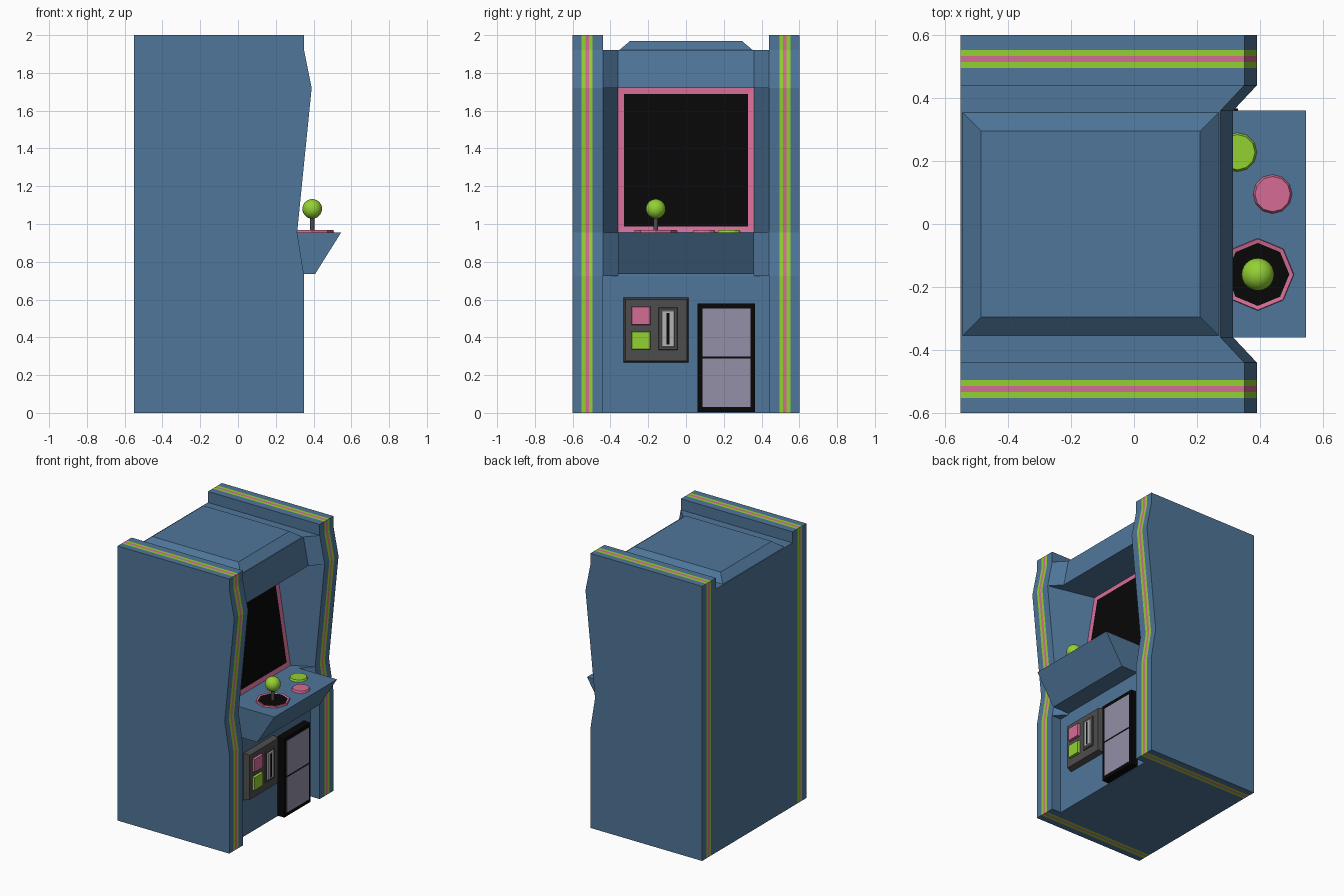
import bpy, bmesh
from math import pi
from mathutils import Matrix, Vector

if "Cube" in bpy.data.objects:
    bpy.data.objects.remove(bpy.data.objects["Cube"])


def material(name, rgb):
    m = bpy.data.materials.new(name)
    m.diffuse_color = [(c / 255) ** 2.2 for c in rgb] + [1]
    m.use_nodes = True
    m.node_tree.nodes["Principled BSDF"].inputs["Base Color"].default_value = m.diffuse_color
    return m


BLUE = material("cabinet_blue", (80, 117, 152))
GREEN = material("lime", (146, 208, 54))
PINK = material("pink", (212, 108, 148))
BLACK = material("black", (16, 16, 16))
LILAC = material("door_panel", (146, 142, 166))
DARK = material("dark_grey", (78, 78, 78))
LIGHT = material("metal", (178, 178, 178))


def finish(bm, name, mats):
    bmesh.ops.recalc_face_normals(bm, faces=bm.faces)
    me = bpy.data.meshes.new(name)
    bm.to_mesh(me)
    bm.free()
    for m in mats:
        me.materials.append(m)
    ob = bpy.data.objects.new(name, me)
    bpy.context.collection.objects.link(ob)
    return ob


def loft(sections, layer_mats=None):
    """Join (y, xz profile) sections along y and cap both ends."""
    bm = bmesh.new()
    rings = [[bm.verts.new((x, y, z)) for x, z in prof] for y, prof in sections]
    n = len(rings[0])
    for k, (a, b) in enumerate(zip(rings, rings[1:])):
        for i in range(n):
            j = (i + 1) % n
            f = bm.faces.new((a[i], a[j], b[j], b[i]))
            f.material_index = layer_mats[k] if layer_mats else 0
    bm.faces.new(rings[0])
    bm.faces.new(rings[-1])
    bmesh.ops.remove_doubles(bm, verts=bm.verts, dist=1e-4)
    bmesh.ops.recalc_face_normals(bm, faces=bm.faces)
    return bm


def inset_front(bm, width, depth, index):
    """Inset the +x face, push it by depth and recolour it."""
    bm.normal_update()
    face = max(bm.faces, key=lambda f: f.normal.x)
    bmesh.ops.inset_region(bm, faces=[face], thickness=width, depth=depth)
    face.material_index = index


def box(name, x, y, z, mat, taper=0.0, axis=0, inset=None):
    """Box from ranges; the far end along axis may taper, +x face may be inset."""
    bm = bmesh.new()
    bmesh.ops.create_cube(bm, size=1)
    lo, hi = Vector((x[0], y[0], z[0])), Vector((x[1], y[1], z[1]))
    for v in bm.verts:
        far = v.co[axis] > 0
        side = [1 if c > 0 else -1 for c in v.co]
        for i in range(3):
            v.co[i] = hi[i] if side[i] > 0 else lo[i]
            if far and i != axis:
                v.co[i] -= side[i] * taper
    mats = [mat]
    if inset:
        mats.append(inset[2])
        inset_front(bm, inset[0], inset[1], 1)
    return finish(bm, name, mats)


def disc(name, sides, r1, r2, z0, z1, x, y, mat, inset=None):
    bm = bmesh.new()
    bmesh.ops.create_cone(bm, cap_ends=True, segments=sides, radius1=r1, radius2=r2,
                          depth=z1 - z0, matrix=Matrix.Translation((x, y, (z0 + z1) / 2)))
    mats = [mat]
    if inset:
        bm.normal_update()
        top = max(bm.faces, key=lambda f: f.normal.z)
        bmesh.ops.inset_region(bm, faces=[top], thickness=inset[0], depth=inset[1])
        top.material_index = 1
        mats.append(inset[2])
    return finish(bm, name, mats)


# Striped side panel, mirrored to the other side
side = [(-.55, 0), (-.55, 2), (.35, 2), (.35, 1.92), (.39, 1.72), (.313, .955), (.35, .725), (.35, 0)]
bm = loft([(y, side) for y in (.44, .495, .514, .533, .552, .6)], [0, 1, 2, 1, 0])
panel = finish(bm, "side_panels", [BLUE, GREEN, PINK])
mod = panel.modifiers.new("mirror", "MIRROR")
mod.use_axis = (False, True, False)
mod.use_mirror_merge = False

# Body with recessed screen bay: flared outer section, narrower inner section
outer = [(-.55, 0), (-.55, 1.92), (.35, 1.92), (.39, 1.72), (.39, 1.72),
         (.313, .955), (.313, .955), (.35, .725), (.275, .725), (.275, 0)]
inner = [(-.55, 0), (-.55, 1.92), (.275, 1.92), (.315, 1.72), (.04, 1.72),
         (.165, .955), (.24, .955), (.275, .725), (.275, .725), (.275, 0)]
bm = bmesh.new()
rows = [(-.44, outer), (-.36, inner), (.36, inner), (.44, outer)]
finish(loft(rows), "cabinet_body", [BLUE])
bm.free()

# Roof cap
box("roof_cap", (-.55, .275), (-.36, .36), (1.915, 1.97), BLUE, taper=.065, axis=2)

# Screen with frame
frame = [(.03, .957), (.171, .957), (.046, 1.719), (.03, 1.719)]
bm = loft([(-.36, frame), (.36, frame)])
inset_front(bm, .044, -.004, 1)
finish(bm, "screen", [PINK, BLACK])

# Control shelf
shelf = [(.16, .955), (.546, .955), (.408, .735), (.25, .735)]
finish(loft([(-.36, shelf), (.36, shelf)]), "control_shelf", [BLUE])

# Joystick
JX, JY = .393, -.16
disc("joystick_base", 8, .115, .113, .953, .968, JX, JY, PINK, inset=(.013, -.003, BLACK))
disc("joystick_shaft", 12, .012, .012, .96, 1.05, JX, JY, DARK)
bm = bmesh.new()
bmesh.ops.create_uvsphere(bm, u_segments=24, v_segments=14, radius=.052,
                          matrix=Matrix.Translation((JX, JY, 1.08)))
for f in bm.faces:
    f.smooth = True
finish(bm, "joystick_ball", [GREEN])

# Push buttons
for name, x, y, m in (("left_button", .44, .095, PINK), ("right_button", .328, .228, GREEN)):
    disc(name, 12, .063, .056, .953, .968, x, y, m)

# Coin box with two return buttons and a slot
box("coin_box", (.265, .318), (-.333, .016), (.264, .612), DARK, taper=.012)
for name, z, m in (("upper_coin_button", .465, PINK), ("lower_coin_button", .333, GREEN)):
    box(name, (.31, .335), (-.29, -.187), (z, z + .1), m, taper=.004)
box("coin_plate", (.31, .326), (-.147, -.043), (.332, .56), DARK, taper=.004)
box("coin_mouth", (.32, .334), (-.132, -.058), (.346, .546), LIGHT, taper=.006)
box("coin_slot", (.33, .3355), (-.102, -.088), (.362, .53), BLACK)

# Service door
box("service_door", (.265, .33), (.062, .366), (.004, .58), BLACK)
for name, z0, z1 in (("lower_door_panel", .03, .287), ("upper_door_panel", .298, .553)):
    box(name, (.32, .332), (.088, .342), (z0, z1), LILAC)
